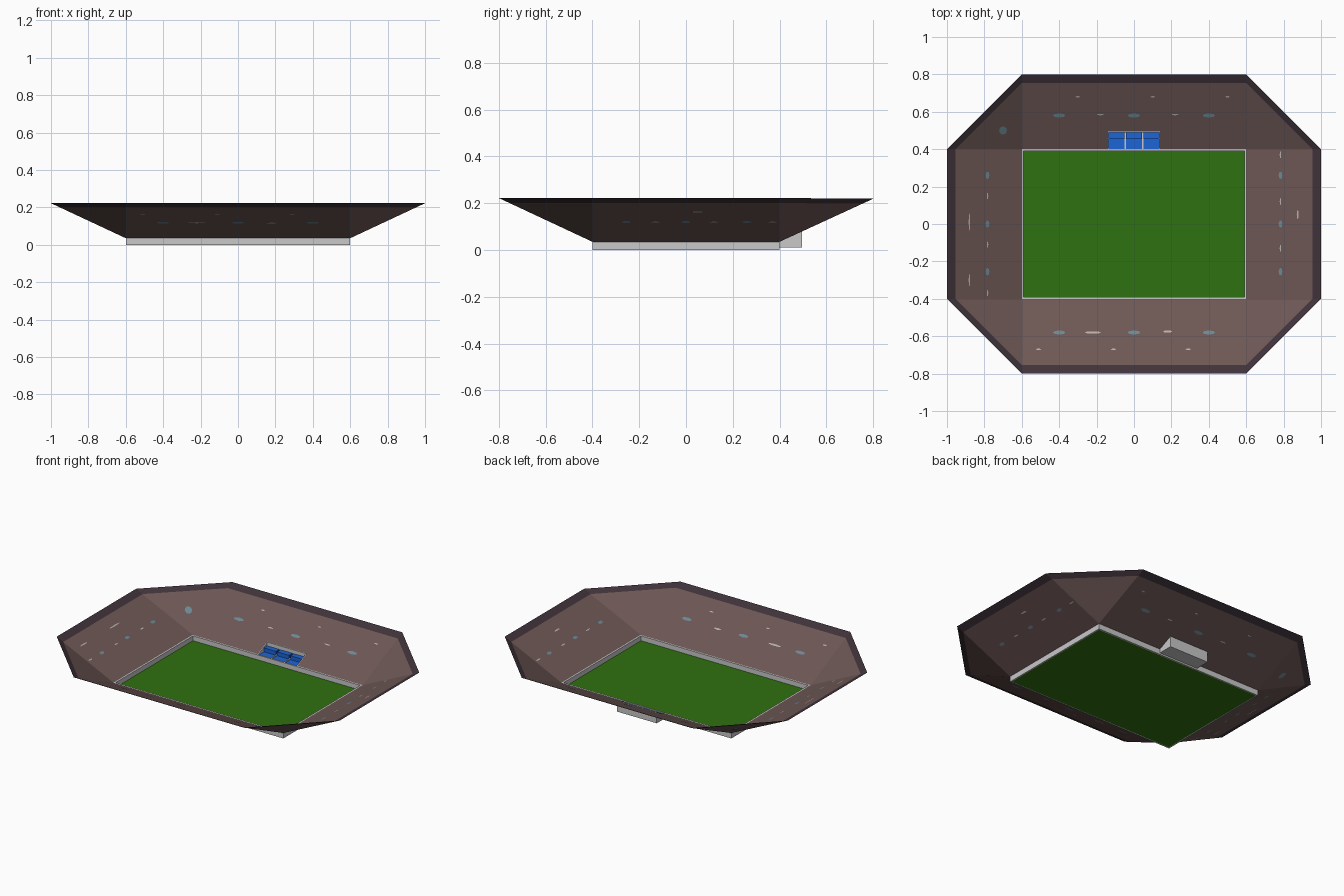
import bpy, bmesh, math

if "Cube" in bpy.data.objects:
    bpy.data.objects.remove(bpy.data.objects["Cube"])

PX, PY, RUN = 0.6, 0.4, 0.4        # pitch half-size, stand depth
Z0, Z1 = 0.035, 0.222              # foot and rim height of stands
RIM = 0.885                        # where the dark rim band begins


def mat(name, r, g, b):
    m = bpy.data.materials.new(name)
    m.diffuse_color = (r, g, b, 1)
    m.use_nodes = True
    m.node_tree.nodes["Principled BSDF"].inputs["Base Color"].default_value = m.diffuse_color
    return m


GRASS = mat("grass green", 0.028, 0.165, 0.005)
GREY = mat("wall grey", 0.58, 0.58, 0.59)
BROWN = mat("stand brown", 0.155, 0.098, 0.092)
DARK = mat("rim dark", 0.05, 0.033, 0.043)
BLUE = mat("seat blue", 0.012, 0.13, 0.68)
SPOT = mat("patch blue grey", 0.15, 0.25, 0.30)
PALE = mat("patch pale", 0.48, 0.44, 0.42)


def finish(name, bm, *mats):
    me = bpy.data.meshes.new(name)
    bm.to_mesh(me)
    bm.free()
    for m in mats:
        me.materials.append(m)
    ob = bpy.data.objects.new(name, me)
    bpy.context.collection.objects.link(ob)
    return ob


def box(name, m, x0, x1, y0, y1, z0, z1):
    bm = bmesh.new()
    bmesh.ops.create_cube(bm, size=1)
    for v in bm.verts:
        v.co = (x0 + (v.co.x + .5) * (x1 - x0), y0 + (v.co.y + .5) * (y1 - y0),
                z0 + (v.co.z + .5) * (z1 - z0))
    return finish(name, bm, m)


def height(x, y):
    """Height of the stand surface at x, y."""
    t = (max(abs(x) - PX, 0) + max(abs(y) - PY, 0)) / RUN
    top = Z1 - (0.003 if y > 0.45 else 0)
    return Z0 + (top - Z0) * t


# Pitch and the low wall around it
box("pitch", GRASS, -.592, .592, -.392, .392, 0.0, 0.004)
for s, n in ((-1, "left"), (1, "right")):
    box("wall_" + n, GREY, *sorted((s * .59, s * PX)), -PY, PY, 0, Z0)
for s, n in ((-1, "front"), (1, "back")):
    box("wall_" + n, GREY, -PX, PX, *sorted((s * .39, s * PY)), 0, Z0)

# Sloping stands: sides, back with a bench opening, and triangular corners
bm = bmesh.new()


def face(pts, rim):
    f = bm.faces.new([bm.verts.new((x, y, height(x, y))) for x, y in pts])
    f.material_index = int(rim)


BX, BY = 0.14, 0.495               # bench opening
A, B = RUN * RIM, RUN
for s in (-1, 1):
    for a, b, rim in ((0, A, False), (A, B, True)):
        xa, xb = s * (PX + a), s * (PX + b)
        face([(xa, -PY), (xb, -PY), (xb, PY), (xa, PY)], rim)
        ya, yb = s * (PY + a), s * (PY + b)
        if s > 0 and not rim:
            face([(-PX, PY), (-BX, PY), (-BX, yb), (-PX, yb)], rim)
            face([(BX, PY), (PX, PY), (PX, yb), (BX, yb)], rim)
            face([(-BX, BY), (BX, BY), (BX, yb), (-BX, yb)], rim)
        else:
            face([(-PX, ya), (PX, ya), (PX, yb), (-PX, yb)], rim)
    for q in (-1, 1):
        def c(u, v):
            return (s * (PX + u), q * (PY + v))
        face([c(0, 0), c(A, 0), c(0, A)], False)
        face([c(A, 0), c(B, 0), c(0, B), c(0, A)], True)
bmesh.ops.remove_doubles(bm, verts=bm.verts, dist=1e-4)
for f in bm.faces:                 # make every face look upwards
    f.normal_update()
    if f.normal.z < 0:
        f.normal_flip()
finish("stands", bm, BROWN, DARK)

# Team bench: grey tray under the back stand with three blue seat blocks
ZB = height(0, BY)
box("bench_floor", GREY, -BX, BX, PY, BY, 0.01, 0.016)
box("bench_back", GREY, -BX, BX, BY - .006, BY, 0.01, ZB)
for s, n in ((-1, "left"), (1, "right")):
    # side cheeks follow the slope of the stand
    ob = box("bench_side_" + n, GREY, *sorted((s * (BX - .004), s * BX)), PY, BY, 0.01, ZB)
    for v in ob.data.vertices:
        if v.co.z > .02:
            v.co.z = height(0, v.co.y)
for i, x in enumerate((-.093, 0, .093)):
    box(f"seat_{i}", BLUE, x - .042, x + .042, PY, .455, 0.016, 0.03)
    box(f"seat_back_{i}", BLUE, x - .042, x + .042, .455, BY - .006, 0.016, 0.055)
for s, n in ((-1, "left"), (1, "right")):
    box("bench_divider_" + n, GREY, s * .0465 - .004, s * .0465 + .004, PY, BY, 0.016, 0.034)


# Little patches lying on the stands
def patches(name, m, items):
    bm = bmesh.new()
    for x, y, lx, ly in items:
        for dz in (-.0015, .0015):
            vs = []
            for k in range(8):
                a = k * math.tau / 8
                px, py = x + lx * math.cos(a), y + ly * math.sin(a)
                vs.append(bm.verts.new((px, py, height(px, py) + dz)))
            bm.faces.new(vs if dz > 0 else vs[::-1])
    finish(name, bm, m)


big = [(-.7, .5, .022, .022)]
for s in (-1, 1):
    big += [(x, s * .58, .034, .011) for x in (-.4, 0, .4)]
    big += [(s * .783, y, .01, .02) for y in (-.255, 0, .26)]
patches("large_patches", SPOT, big)
small = []
for i in range(3):
    small += [(-.51 + .4 * i, -.67, .014, .004), (-.3 + .4 * i, .68, .012, .004),
              (.783, -.13 + .25 * i, .004, .02), (-.783, -.37 + .26 * i, .004, .018)]
small += [(-.22, -.58, .045, .006), (.18, -.575, .025, .006), (-.18, .585, .02, .004),
          (.22, .585, .02, .004), (.875, .05, .005, .025), (-.88, .01, .004, .05),
          (-.88, -.3, .004, .035)]
patches("small_patches", PALE, small)
